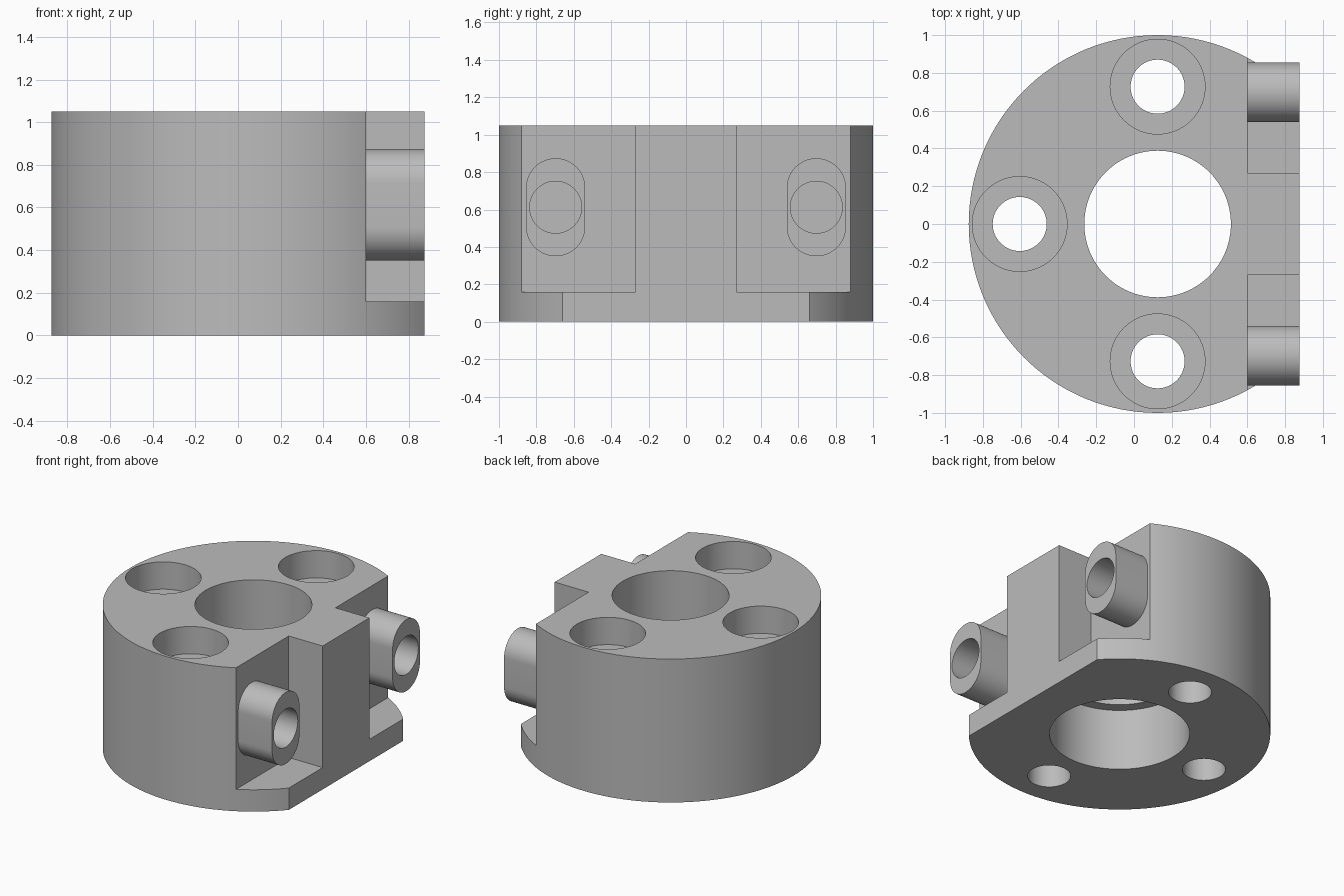
import bpy, bmesh, math
from mathutils import Matrix

if "Cube" in bpy.data.objects:
    bpy.data.objects.remove(bpy.data.objects["Cube"])

CX, H = 0.125, 1.05          # cylinder axis and body height
FLAT, POCKET = 0.875, 0.60   # outer flat and pocket wall (x)

metal = bpy.data.materials.new("grey metal")
metal.diffuse_color = (0.5, 0.5, 0.5, 1)
metal.use_nodes = True
metal.node_tree.nodes["Principled BSDF"].inputs["Base Color"].default_value = metal.diffuse_color


def prism(name, outline, depth, matrix=Matrix()):
    """Extrude a 2D outline along local z, then place it."""
    bm = bmesh.new()
    face = bm.faces.new([bm.verts.new((u, v, 0)) for u, v in outline])
    new = bmesh.ops.extrude_face_region(bm, geom=[face])["geom"]
    bmesh.ops.translate(bm, vec=(0, 0, depth),
                        verts=[g for g in new if isinstance(g, bmesh.types.BMVert)])
    bmesh.ops.recalc_face_normals(bm, faces=bm.faces)
    bm.transform(matrix)
    me = bpy.data.meshes.new(name)
    bm.to_mesh(me)
    bm.free()
    me.materials.append(metal)
    ob = bpy.data.objects.new(name, me)
    bpy.context.collection.objects.link(ob)
    return ob


def arc(r, n, a0=0.0, a1=2 * math.pi, cy=0.0, closed=True):
    steps = n if closed else n - 1
    return [(r * math.cos(a0 + (a1 - a0) * i / steps),
             cy + r * math.sin(a0 + (a1 - a0) * i / steps)) for i in range(n)]


def rect(x0, x1, y0, y1):
    return [(x0, y0), (x1, y0), (x1, y1), (x0, y1)]


def combine(target, tool, operation="DIFFERENCE"):
    tool.hide_render = True
    mod = target.modifiers.new(tool.name, "BOOLEAN")
    mod.operation, mod.solver, mod.object = operation, "EXACT", tool
    bpy.context.view_layer.objects.active = target
    bpy.ops.object.modifier_apply(modifier=mod.name)
    bpy.data.objects.remove(tool, do_unlink=True)


def bore(x, y, r, z0, z1, n=64):
    combine(body, prism("bore", arc(r, n), z1 - z0, Matrix.Translation((x, y, z0))))


# Round body with one flat side
body = prism("clamp_body", arc(1, 128), H, Matrix.Translation((CX, 0, 0)))
combine(body, prism("flat_cutter", rect(FLAT, 2, -2, 2), 3, Matrix.Translation((0, 0, -1))))

# Corner pockets either side of the central rib
for s in (-1, 1):
    y0, y1 = sorted((s * 0.27, s * 2))
    combine(body, prism("pocket_cutter", rect(POCKET, 2, y0, y1), 2,
                        Matrix.Translation((0, 0, 0.16))))

# Slot-shaped bosses with blind holes; local axes map to (y, z, x)
sideways = Matrix(((0, 0, 1, 0), (1, 0, 0, 0), (0, 1, 0, 0), (0, 0, 0, 1)))
for s in (-1, 1):
    slot = (arc(0.158, 28, 0, math.pi, 0.104, False)
            + arc(0.158, 28, math.pi, 2 * math.pi, -0.104, False))
    combine(body, prism("boss", slot, FLAT - 0.55,
                        Matrix.Translation((0.55, s * 0.697, 0.612)) @ sideways), "UNION")
    combine(body, prism("boss_hole", arc(0.139, 48), 0.6,
                        Matrix.Translation((0.5, s * 0.697, 0.612)) @ sideways))

# Central bore, wider in its lower part
bore(CX, 0, 0.388, -0.1, H + 0.1, 96)
bore(CX, 0, 0.465, -0.1, 0.45, 96)

# Three counterbored screw holes
for x, y in ((CX, 0.727), (CX, -0.727), (CX - 0.73, 0.0)):
    bore(x, y, 0.143, -0.1, H + 0.1)
    bore(x, y, 0.251, H - 0.2, H + 0.1)

# Smooth round walls, keep machined edges crisp
bpy.ops.object.select_all(action="DESELECT")
body.select_set(True)
bpy.context.view_layer.objects.active = body
bpy.ops.object.shade_smooth_by_angle(angle=math.radians(30))
